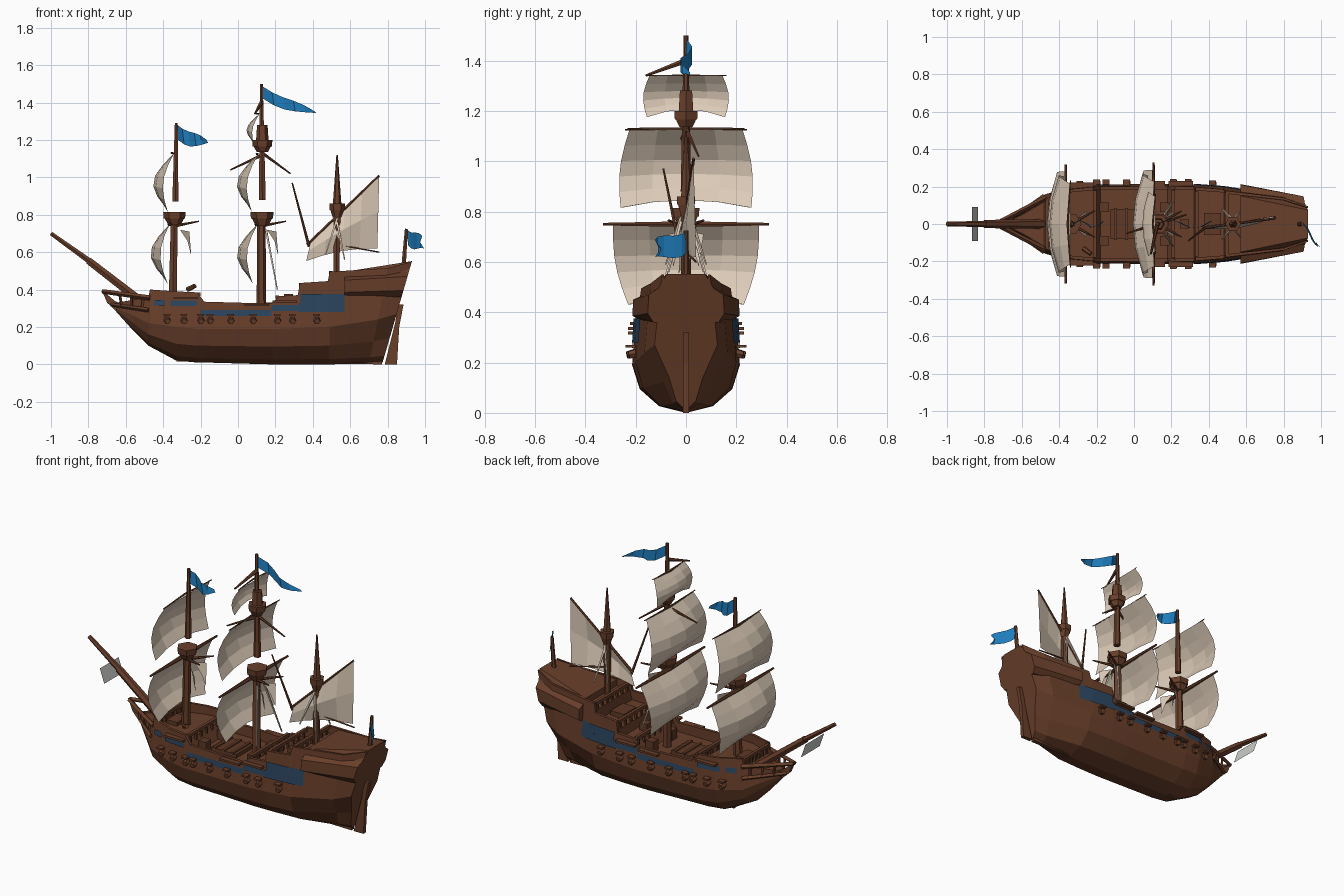
import bpy, bmesh, math
from mathutils import Vector

default_cube = bpy.data.objects.get("Cube")
if default_cube:
    bpy.data.objects.remove(default_cube, do_unlink=True)


def material(name, colour):
    mat = bpy.data.materials.new(name)
    mat.use_nodes = True
    mat.diffuse_color = (*colour, 1)
    mat.node_tree.nodes["Principled BSDF"].inputs["Base Color"].default_value = (*colour, 1)
    return mat


WOOD = material("brown wood", (.14, .049, .023))
DARK = material("dark wood", (.115, .04, .019))
CANVAS = material("cream canvas", (.72, .6, .48))
GREY = material("grey canvas", (.6, .62, .58))
FLAG = material("flag blue", (.014, .21, .52))
PAINT = material("hull paint blue", (.024, .06, .115))


def finish(name, bm, mat):
    bmesh.ops.recalc_face_normals(bm, faces=bm.faces[:])
    mesh = bpy.data.meshes.new(name)
    bm.to_mesh(mesh)
    bm.free()
    mesh.materials.append(mat)
    obj = bpy.data.objects.new(name, mesh)
    bpy.context.scene.collection.objects.link(obj)
    return obj


def loft(name, rings, mat, closed=True):
    """Skin a list of equal point rows; closed rows are also capped."""
    bm = bmesh.new()
    rows = [[bm.verts.new(p) for p in ring] for ring in rings]
    n = len(rows[0])
    for a, b in zip(rows, rows[1:]):
        for i in range(n if closed else n - 1):
            j = (i + 1) % n
            bm.faces.new((a[i], a[j], b[j], b[i]))
    if closed:
        bm.faces.new(rows[0])
        bm.faces.new(rows[-1])
    return finish(name, bm, mat)


def spar(name, a, b, r1, r2, mat=WOOD, sides=6):
    """Tapered round bar between two points."""
    a, b = Vector(a), Vector(b)
    turn = (b - a).to_track_quat('Z', 'Y')
    ring = [Vector((math.cos(t), math.sin(t), 0)) for t in
            (math.tau * i / sides for i in range(sides))]
    return loft(name, [[p + turn @ (v * r) for v in ring] for p, r in ((a, r1), (b, r2))], mat)


def box(name, centre, size, mat=WOOD):
    cx, cy, cz = centre
    sx, sy, sz = (s / 2 for s in size)
    ring = [(-sx, -sy), (sx, -sy), (sx, sy), (-sx, sy)]
    return loft(name, [[(cx + x, cy + y, cz + z) for x, y in ring] for z in (-sz, sz)], mat)


def side_plate(name, outline, half, mat=WOOD):
    """Outline in x and z, extruded across y."""
    return loft(name, [[(x, y, z) for x, z in outline] for y in (-half, half)], mat)


# Hull stations: x, rake, keel z, wale half width, wale z, rail half width, rail z, deck z
STATIONS = [
    (-.65, 0, .28, .02, .3, .025, .33, .32),
    (-.56, 0, .18, .09, .26, .075, .345, .325),
    (-.48, 0, .1, .155, .22, .13, .36, .33),
    (-.47, 0, .095, .16, .22, .135, .4, .34),
    (-.33, 0, .02, .2, .2, .187, .39, .34),
    (-.22, 0, .01, .21, .19, .198, .385, .34),
    (-.18, 0, .01, .21, .19, .2, .335, .27),
    (.18, 0, 0, .214, .19, .203, .325, .27),
    (.22, 0, 0, .214, .19, .202, .365, .33),
    (.32, 0, 0, .212, .195, .2, .37, .33),
    (.33, 0, 0, .212, .195, .197, .435, .38),
    (.48, 0, 0, .2, .2, .185, .445, .39),
    (.49, 0, 0, .2, .2, .178, .495, .45),
    (.7, .2, .005, .165, .24, .14, .515, .48),
    (.77, .29, .01, .125, .27, .095, .55, .51),
]


def outer_profile(s):
    x, rake, kz, w, wz, r, rz, dz = s
    full = 1 if x < .6 else .62
    rise = wz - kz
    return [(0, kz), (w * .5 * full, kz + rise * .14), (w * .86 * full, kz + rise * .5),
            (w, wz), (r, rz)]


def hull_y(x, z):
    """Half width of the hull side at a given x and height."""
    for a, b in zip(STATIONS, STATIONS[1:]):
        if a[0] <= x <= b[0]:
            t = (x - a[0]) / (b[0] - a[0])
            prof = outer_profile([p + (q - p) * t for p, q in zip(a, b)])
            for (y0, z0), (y1, z1) in zip(prof, prof[1:]):
                if z0 <= z <= z1:
                    return y0 + (y1 - y0) * (z - z0) / (z1 - z0)
            return prof[-1][0]
    return .1


rings = []
for s in STATIONS:
    x, rake, r, rz, dz = s[0], s[1], s[5], s[6], s[7]
    half = outer_profile(s) + [(r * .91, rz), (r * .91, dz), (0, dz)]
    full = half + [(-y, z) for y, z in half[-2:0:-1]]
    rings.append([(x + rake * z, y, z) for y, z in full])
loft("hull", rings, WOOD)

# Stern cabin with overhanging galleries, and rudder
cabin = []
for x, lean, pts in ((.57, 0, ((.18, .37), (.213, .385), (.21, .45), (.165, .47), (.15, .495))),
                     (.77, .29, ((.13, .36), (.152, .395), (.148, .47), (.11, .495), (.075, .552)))):
    cabin.append([(x + lean * z, y, z) for y, z in
                  list(pts) + [(-y, z) for y, z in reversed(pts)]])
loft("stern_cabin", cabin, WOOD)
side_plate("rudder", [(.785, 0), (.85, 0), (.862, .2), (.885, .32), (.855, .32), (.84, .22)], .012)
side_plate("keel", [(-.33, 0.015), (.77, 0), (.77, .03), (-.33, .04)], .012)

# Beakhead with open rails
side_plate("beak_knee", [(-.73, .4), (-.7, .33), (-.62, .255), (-.53, .2), (-.53, .28), (-.66, .34)], .012)
for side in (-1, 1):
    spar("beak_rail", (-.725, side * .008, .39), (-.47, side * .14, .355), .012, .014, sides=4)
    spar("beak_lower_rail", (-.68, side * .008, .32), (-.48, side * .15, .29), .01, .012, sides=4)
    for t in (.35, .6, .85):
        spar("beak_post", (-.7 + .22 * t, side * .14 * t, .325 - .03 * t),
             (-.72 + .25 * t, side * .13 * t, .39 - .035 * t), .008, .008, DARK, 4)

# Painted bands along both sides
for side in (-1, 1):
    for name, x0, x1, z0, z1, out in (
            ("fore_band", -.45, -.39, .315, .345, .006),
            ("fore_band", -.36, -.22, .312, .342, .006),
            ("waist_band", -.2, .18, .258, .292, .006),
            ("step_band", .18, .32, .285, .318, .006),
            ("quarter_panel", .32, .57, .28, .325, .008),
            ("upper_quarter_panel", .335, .57, .325, .376, .008)):
        count = 14
        xs = [x0 + (x1 - x0) * i / count for i in range(count + 1)]
        loft(name, [[(x, side * (hull_y(x, z) + out), z) for z in (z0, z1)] for x in xs], PAINT, False)
    # Guns with open port lids
    for x in (-.38, -.29, -.2, -.15, -.04, .08, .21, .29, .42):
        y = side * hull_y(x, .24)
        spar("gun", (x, y * .9, .24), (x + .004, y + side * .025, .23), .021, .016)
        box("port_lid", (x, y + side * .014, .264), (.036, .032, .01))
    # Shroud channels
    for x, z in ((-.28, .355), (.1, .318), (.25, .335)):
        y = side * hull_y(x, z)
        box("channel", (x, y + side * .01, z), (.13, .035, .012))
    # Ladders
    for x in (-.16, .165):
        box("ladder", (x, side * .09, .3), (.05, .05, .06), DARK)

# Deck furniture
box("main_hatch", (-.04, 0, .28), (.17, .16, .025), DARK)
for x in (-.1, -.04, .02):
    box("hatch_beam", (x, 0, .295), (.015, .17, .012))
for x, z, w in ((-.465, .385, .25), (-.21, .375, .36), (.21, .36, .36), (.335, .425, .35), (.495, .49, .33)):
    box("deck_rail", (x, 0, z), (.018, w, .018))
    for i in range(-3, 4):
        box("rail_baluster", (x, i * w / 7, z - .025), (.012, .012, .05), DARK)
box("fore_hatch", (-.41, 0, .35), (.07, .1, .025), DARK)
box("capstan", (.27, 0, .35), (.05, .05, .05), DARK)
box("quarter_hatch", (.42, 0, .4), (.09, .12, .03), DARK)
spar("swivel_gun", (-.27, -.13, .4), (-.23, -.16, .42), .014, .012)

# Masts
spar("fore_mast", (-.35, 0, .3), (-.34, 0, .81), .025, .021)
spar("fore_topmast", (-.335, 0, .87), (-.33, 0, 1.29), .019, .009)
spar("main_mast", (.125, 0, .25), (.125, 0, .81), .026, .022)
spar("main_topmast", (.13, 0, .88), (.125, 0, 1.5), .021, .009)
spar("mizzen_mast", (.525, 0, .42), (.53, 0, .86), .018, .022)
spar("mizzen_topmast", (.53, 0, .84), (.53, 0, 1.12), .024, .004)
spar("bowsprit", (-.47, 0, .3), (-.8, 0, .555), .026, .022)
spar("bowsprit_tip", (-.77, 0, .535), (-1, 0, .7), .018, .012)
spar("stern_pole", (.885, 0, .52), (.9, 0, .725), .014, .009)

# Tops
for name, x, z0, z1, r in (("fore_top", -.34, .745, .815, .06), ("main_top", .128, .74, .815, .062),
                           ("main_upper_top", .13, 1.135, 1.2, .054), ("mizzen_top", .53, .785, .86, .042)):
    spar(name, (x, 0, z0), (x, 0, z1 - .03), r * .55, r * .9)
    spar(name + "_rim", (x, 0, z1 - .035), (x, 0, z1), r * .95, r)
spar("main_cap", (.13, 0, 1.19), (.13, 0, 1.28), .034, .028)


def square_sail(name, x_top, x_low, z_top, z_low, w_top, w_low, belly, mast, yard):
    """Square sail bulging towards the bow, hung from its yard."""
    cols, steps = 4, 5
    rows = []
    for i in range(steps + 1):
        t = i / steps
        bulge = math.sin(math.pi * t)
        row = []
        for j in range(cols + 1):
            u = 2 * j / cols - 1
            half = w_top + (w_low - w_top) * t + .02 * bulge
            row.append((x_top + (x_low - x_top) * t - belly * bulge * (.5 + .5 * (1 - u * u))
                        - .015 * t * (1 - u * u),
                        u * half, z_top + (z_low - z_top) * t + .03 * t * t * (1 - u * u)))
        rows.append(row)
    loft(name, rows, CANVAS, False)
    for side in (-1, 1):
        spar(name + "_yard", (mast - .025, 0, z_top), (x_top, side * (w_top + yard * 3), z_top),
             yard, yard * .45)


square_sail("fore_course", -.365, -.375, .75, .43, .28, .225, .09, -.34, .013)
square_sail("fore_topsail", -.34, -.375, 1.13, .815, .215, .255, .087, -.33, .006)
square_sail("main_course", .105, .08, .75, .43, .29, .23, .09, .125, .013)
square_sail("main_topsail", .11, .075, 1.125, .815, .225, .26, .09, .125, .006)
square_sail("main_topgallant", .115, .085, 1.34, 1.175, .145, .155, .045, .125, .005)

# Lateen sail on the mizzen, with its yard and sprit
head, foot = Vector((.755, .03, 1.01)), Vector((.39, -.02, .66))
clew, tack = Vector((.745, .04, .62)), Vector((.365, -.03, .553))
rows = []
for i in range(5):
    t = i / 4
    top, low = foot.lerp(head, t), tack.lerp(clew, t)
    low.z += .02 * math.sin(math.pi * t)
    mid = top.lerp(low, .5) + Vector((0, -.025 * math.sin(math.pi * t), 0))
    rows.append([top, mid, low])
loft("lateen_sail", rows, CANVAS, False)
spar("lateen_yard", foot + Vector((-.02, 0, -.02)), head, .008, .006)
spar("lateen_sprit", (.29, -.09, .97), (.38, -.02, .63), .004, .008)
spar("lateen_boom", (.53, 0, .64), (.755, .04, .6), .005, .004)
loft("sprit_sail", [[(-.865, y, .575), (-.835, y, .49)] for y in (-.09, 0, .09)], GREY, False)

# Braces, stays and loose furled canvas behind the lower tops
spar("topsail_brace", (.13, 0, 1.13), (.28, .05, 1.02), .009, .004)
spar("topsail_brace", (-.04, -.05, 1.04), (.12, 0, 1.115), .004, .009)
spar("topgallant_brace", (.09, -.16, 1.34), (.125, 0, 1.4), .005, .012)
for x in (-.34, .125):
    for side in (-1, 1):
        spar("lower_brace", (x, 0, .74), (x + .13, side * .07, .765), .01, .004)
        loft("furled_canvas", [[(x + .03, side * .02, .72), (x + .08, side * .07, .71)],
                               [(x + .07, side * .03, .66), (x + .09, side * .05, .58)]], CANVAS, False)
for side in (-1, 1):
    spar("main_stay", (.15, side * .03, .72), (.21, side * .12, .4), .007, .004, CANVAS, 4)
    spar("mizzen_stay", (.53, side * .02, .78), (.47, side * .08, .59), .008, .004, CANVAS, 4)
    spar("mizzen_stay", (.53, side * .02, .76), (.57, side * .07, .56), .008, .004, CANVAS, 4)


def pennant(name, start, reach, drop, height, sway, end, fork):
    """Waving strip with a narrowed or forked tail."""
    rows = []
    for i in range(6):
        t = i / 5
        p = Vector(start) + Vector(reach) * t
        p.y += sway * math.sin(t * 7)
        p.z -= drop * t + .008 * math.sin(t * 6)
        low = p - Vector((-.01, 0, height * (1 + (end - 1) * t ** 3)))
        notch = Vector(reach) * (fork if i == 5 else 0)
        rows.append([p, p.lerp(low, .5) - notch, low])
    loft(name, rows, FLAG, False)


pennant("main_flag", (.125, 0, 1.49), (.285, 0, 0), .14, .07, .025, .12, 0)
pennant("fore_flag", (-.33, 0, 1.285), (.16, 0, 0), .085, .085, .02, .2, 0)
pennant("stern_flag", (.9, 0, .725), (.085, -.13, 0), .04, .09, .01, .75, .19)
